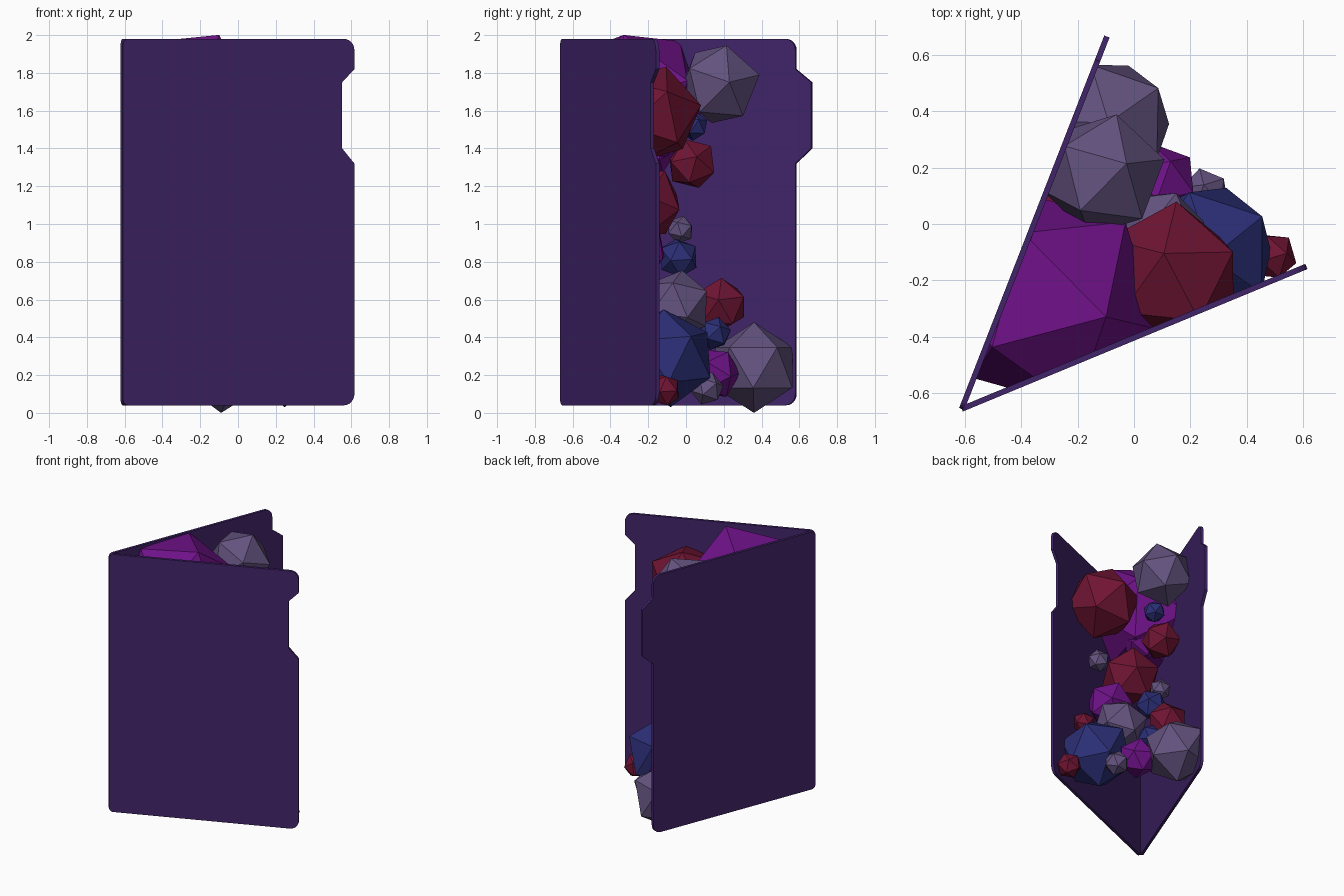
import bpy, bmesh, math, random
from mathutils import Vector, Matrix, Quaternion

if "Cube" in bpy.data.objects:
    bpy.data.objects.remove(bpy.data.objects["Cube"])

random.seed(4)
HINGE = Vector((-0.612, -0.657, 0))
THICK = 0.02
ANGLE_FRONT, ANGLE_BACK = math.radians(22.46), math.radians(68.7)


def material(name, rgb):
    m = bpy.data.materials.new(name)
    m.diffuse_color = (*rgb, 1)
    m.use_nodes = True
    m.node_tree.nodes["Principled BSDF"].inputs["Base Color"].default_value = m.diffuse_color
    return m


COVER = material("cover_purple", (0.052, 0.017, 0.14))
MATS = {
    "grey": material("stone_grey", (0.125, 0.085, 0.21)),
    "red": material("stone_red", (0.16, 0.007, 0.032)),
    "blue": material("stone_blue", (0.024, 0.028, 0.18)),
    "magenta": material("stone_magenta", (0.16, 0.006, 0.25)),
}


def finish(bm, name, mat):
    me = bpy.data.meshes.new(name)
    bm.to_mesh(me)
    bm.free()
    me.materials.append(mat)
    ob = bpy.data.objects.new(name, me)
    bpy.context.collection.objects.link(ob)
    return ob


def arc(cx, cz, r, start, n=6):
    """Quarter-circle corner, counter-clockwise from the start angle."""
    return [(cx + r * math.cos(math.radians(start + 90 * i / n)),
             cz + r * math.sin(math.radians(start + 90 * i / n))) for i in range(n + 1)]


def cover(name, angle, length, step):
    """Rounded board with a notch (step < 0) or tab (step > 0) on its free edge."""
    z0, z1, r, h = 0.04, 1.98, 0.06, 0.03
    pts = arc(length - r, z0 + r, r, -90)
    pts += [(length, 1.32), (length + step, 1.40), (length + step, 1.75), (length, 1.82)]
    pts += arc(length - r, z1 - r, r, 0)
    pts += arc(h, z1 - h, h, 90) + arc(h, z0 + h, h, 180)
    bm = bmesh.new()
    face = bm.faces.new([bm.verts.new((s, THICK / 2, z)) for s, z in pts])
    ext = bmesh.ops.extrude_face_region(bm, geom=[face])
    bmesh.ops.translate(bm, vec=(0, -THICK, 0),
                        verts=[g for g in ext["geom"] if isinstance(g, bmesh.types.BMVert)])
    bmesh.ops.recalc_face_normals(bm, faces=bm.faces)
    bm.transform(Matrix.Translation(HINGE) @ Matrix.Rotation(angle, 4, 'Z'))
    finish(bm, name, COVER)


def clip(bm, normal):
    """Trim a stone flush with the inside of a cover."""
    cut = bmesh.ops.bisect_plane(bm, geom=bm.verts[:] + bm.edges[:] + bm.faces[:],
                                 plane_co=HINGE + normal * THICK * 0.45, plane_no=normal,
                                 clear_inner=True)
    edges = [g for g in cut["geom_cut"] if isinstance(g, bmesh.types.BMEdge)]
    if edges:
        bmesh.ops.holes_fill(bm, edges=edges)


IN_FRONT = Vector((-math.sin(ANGLE_FRONT), math.cos(ANGLE_FRONT), 0))
IN_BACK = Vector((math.sin(ANGLE_BACK), -math.cos(ANGLE_BACK), 0))


def stone(name, colour, x, y, z, r, point=None):
    """Twenty-sided stone; point aims one of its corners."""
    bm = bmesh.new()
    bmesh.ops.create_icosphere(bm, subdivisions=1, radius=r)
    aim = Vector(point) if point else Vector([random.uniform(-1, 1) for _ in range(3)])
    spin = Quaternion((0, 0, 1), random.uniform(0, 6.28))
    rot = (aim.to_track_quat('Z', 'Y') @ spin).to_matrix().to_4x4()
    bm.transform(Matrix.Translation((x, y, z)) @ rot)
    clip(bm, IN_FRONT)
    clip(bm, IN_BACK)
    finish(bm, name, MATS[colour])


# Covers opened like a book
cover("front_cover", ANGLE_FRONT, 1.325, -0.07)
cover("back_cover", ANGLE_BACK, 1.33, 0.09)

# Large stones
stone("top_grey_stone", "grey", -0.11, 0.175, 1.74, 0.225, (1, 0.25, 0.05))
stone("bottom_grey_stone", "grey", -0.09, 0.36, 0.24, 0.24, (0, 0, -1))
stone("top_red_stone", "red", 0.13, -0.18, 1.58, 0.265, (0.22, 0.08, 0.12))
stone("top_magenta_stone", "magenta", -0.3, -0.27, 1.66, 0.4, (0.2, -0.06, 0.34))
stone("bottom_blue_stone", "blue", 0.26, -0.10, 0.29, 0.26, (0.17, 0.11, 0.1))

# Smaller stones: colour, centre, radius
small = [
    ("red", 0.49, -0.115, 0.12, 0.09), ("grey", 0.08, -0.05, 0.57, 0.19),
    ("red", -0.15, 0.18, 0.57, 0.15), ("blue", -0.02, 0.15, 0.42, 0.09),
    ("magenta", 0.09, 0.15, 0.21, 0.14), ("grey", 0.25, 0.11, 0.13, 0.09),
    ("blue", -0.19, -0.04, 0.82, 0.11), ("grey", -0.26, -0.03, 0.97, 0.075),
    ("red", -0.22, 0.03, 1.32, 0.14), ("blue", -0.15, 0.04, 1.52, 0.08),
    ("red", -0.15, -0.22, 1.11, 0.21), ("magenta", 0.0, -0.26, 0.85, 0.17),
    ("grey", 0.11, -0.25, 1.16, 0.08), ("red", 0.27, -0.22, 0.59, 0.08),
    ("magenta", -0.22, -0.18, 1.4, 0.14),
]
for i, (c, x, y, z, r) in enumerate(small, 1):
    stone(f"small_{c}_stone_{i}", c, x, y, z, r)
